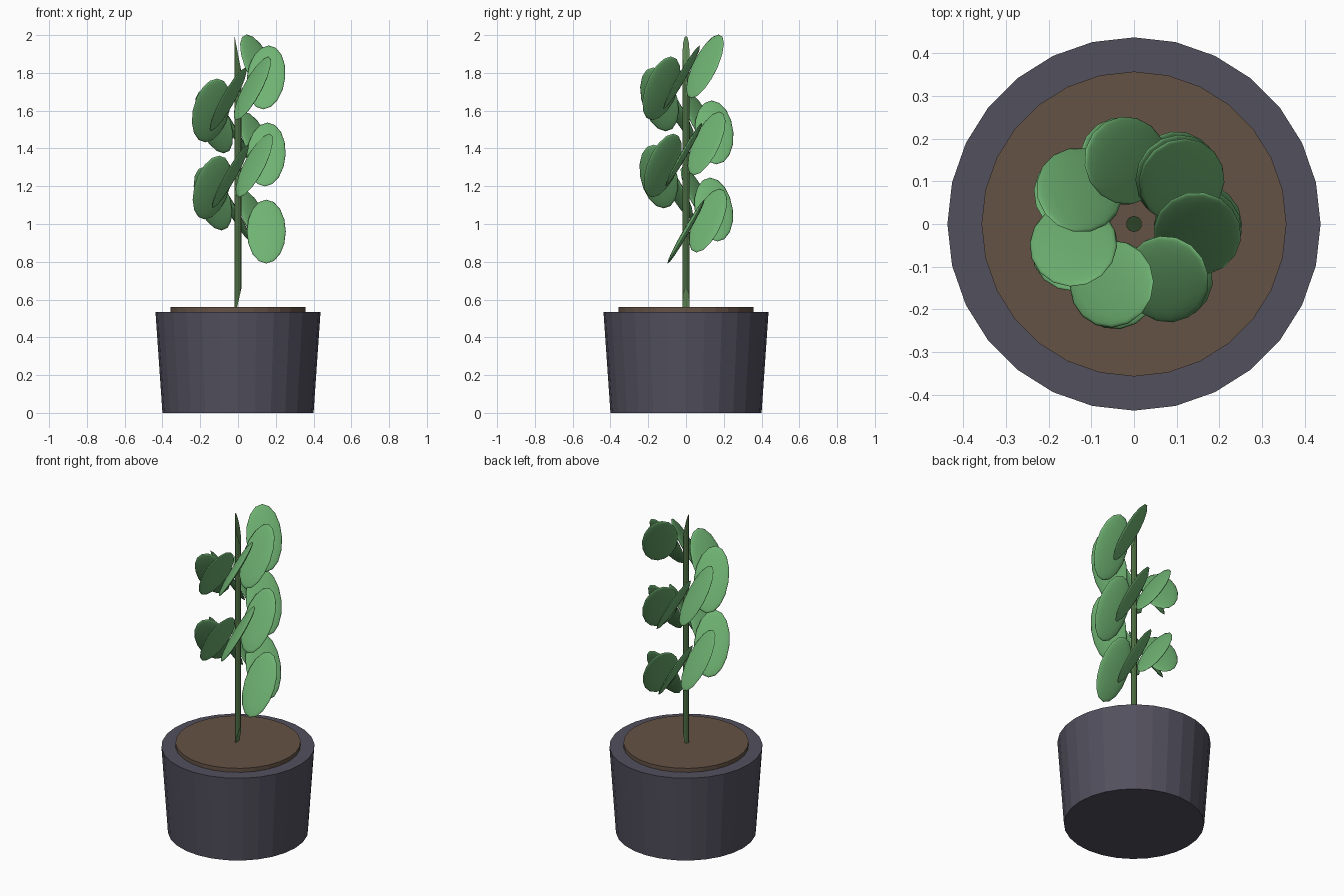
import bpy, math

if "Cube" in bpy.data.objects:
    bpy.data.objects.remove(bpy.data.objects["Cube"])


def material(name, rgb):
    m = bpy.data.materials.new(name)
    m.diffuse_color = (*rgb, 1)
    m.use_nodes = True
    m.node_tree.nodes["Principled BSDF"].inputs["Base Color"].default_value = m.diffuse_color
    return m


pot_mat = material("slate", (0.085, 0.08, 0.11))
soil_mat = material("soil", (0.13, 0.085, 0.06))
stem_mat = material("stem_green", (0.12, 0.25, 0.09))
leaf_mat = material("leaf_green", (0.16, 0.45, 0.17))


def cone(name, sides, r1, r2, z1, z2, mat):
    bpy.ops.mesh.primitive_cone_add(vertices=sides, radius1=r1, radius2=r2,
                                    depth=z2 - z1, location=(0, 0, (z1 + z2) / 2))
    o = bpy.context.object
    o.name = name
    o.data.materials.append(mat)
    return o


# Tapered pot and the soil disc standing slightly proud of it
cone("pot", 28, 0.40, 0.437, 0, 0.535, pot_mat)
cone("soil", 28, 0.357, 0.357, 0.50, 0.56, soil_mat)

# Stem with slanted cuts at both ends
stem = cone("stem", 10, 0.019, 0.019, 0.58, 1.90, stem_mat)
for v in stem.data.vertices:
    v.co.z += v.co.x * (-5.2 if v.co.z > 0 else 4.4)
bpy.ops.object.shade_smooth_by_angle()

# Leaves: flattened spheres climbing the stem in a spiral, seven to a turn
STEP = math.radians(50.8)
for k in range(16):
    a = k * STEP
    bpy.ops.mesh.primitive_uv_sphere_add(
        segments=16, ring_count=8, radius=1,
        location=(0.15 * math.cos(a), 0.15 * math.sin(a), 0.96 + 0.0583 * k),
        rotation=(math.radians(60), 0, a))
    leaf = bpy.context.object
    leaf.name = f"leaf_{k + 1}"
    leaf.scale = (0.103, 0.195, 0.016)
    leaf.data.materials.append(leaf_mat)
    bpy.ops.object.shade_smooth()
